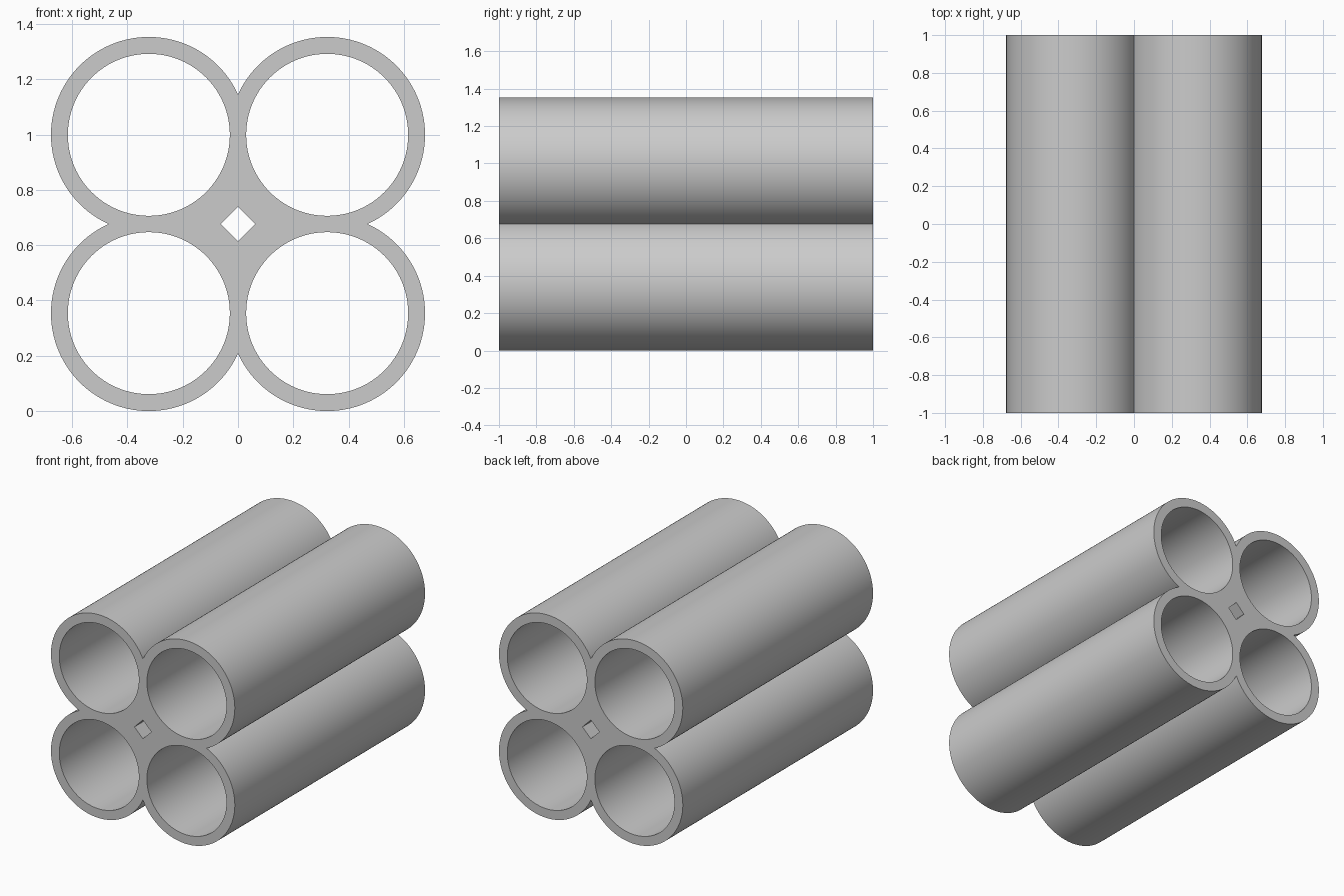
import bpy, bmesh
from math import asin, cos, sin, pi, tau
from mathutils import Matrix, Vector

cube = bpy.data.objects.get("Cube")
if cube:
    bpy.data.objects.remove(cube, do_unlink=True)

OUTER, BORE = 0.354, 0.293      # tube radii
OFFSET = 0.3225                 # tube axis from the middle, along x and z
SLOT = 0.062                    # half diagonal of the central square hole
LENGTH = 2.0
MID = OFFSET + OUTER            # height of the middle

grey = bpy.data.materials.new("plain grey")
grey.use_nodes = True
grey.diffuse_color = (0.6, 0.6, 0.6, 1)
grey.node_tree.nodes["Principled BSDF"].inputs["Base Color"].default_value = (0.6, 0.6, 0.6, 1)


def arc(centre, radius, start, end, steps):
    """Points from start up to, but not including, end."""
    angles = [start + (end - start) * i / steps for i in range(steps)]
    return [centre + radius * Vector((cos(a), sin(a))) for a in angles]


# Cross-section loops: four outer arcs meeting at cusps, four bores, one slot
cusp = asin(OFFSET / OUTER)
axis = Vector((OFFSET, OFFSET))
outline, loops = [], []
for quarter in range(4):
    turn = Matrix.Rotation(quarter * pi / 2, 2)
    outline += [turn @ p for p in arc(axis, OUTER, -cusp, pi / 2 + cusp, 72)]
    loops.append([turn @ p for p in arc(axis, BORE, 0, tau, 96)])
loops.append(arc(Vector((0, 0)), SLOT, 0, tau, 4))
loops.append(outline)

# Fill the section around its holes, then extrude it from front to back
bm = bmesh.new()
for loop in loops:
    verts = [bm.verts.new((p.x, -LENGTH / 2, p.y + MID)) for p in loop]
    for i, v in enumerate(verts):
        bm.edges.new((verts[i - 1], v))
bmesh.ops.triangle_fill(bm, use_beauty=True, edges=bm.edges[:], normal=(0, -1, 0))
result = bmesh.ops.extrude_face_region(bm, geom=bm.faces[:], use_keep_orig=True)
back = [g for g in result["geom"] if isinstance(g, bmesh.types.BMVert)]
bmesh.ops.translate(bm, verts=back, vec=(0, LENGTH, 0))
bmesh.ops.recalc_face_normals(bm, faces=bm.faces[:])

mesh = bpy.data.meshes.new("four_tube_block")
bm.to_mesh(mesh)
bm.free()
mesh.materials.append(grey)
block = bpy.data.objects.new("four_tube_block", mesh)
bpy.context.collection.objects.link(block)

# Smooth walls, sharp rims and cusps
bpy.context.view_layer.objects.active = block
block.select_set(True)
bpy.ops.object.shade_smooth_by_angle(angle=pi / 6)
